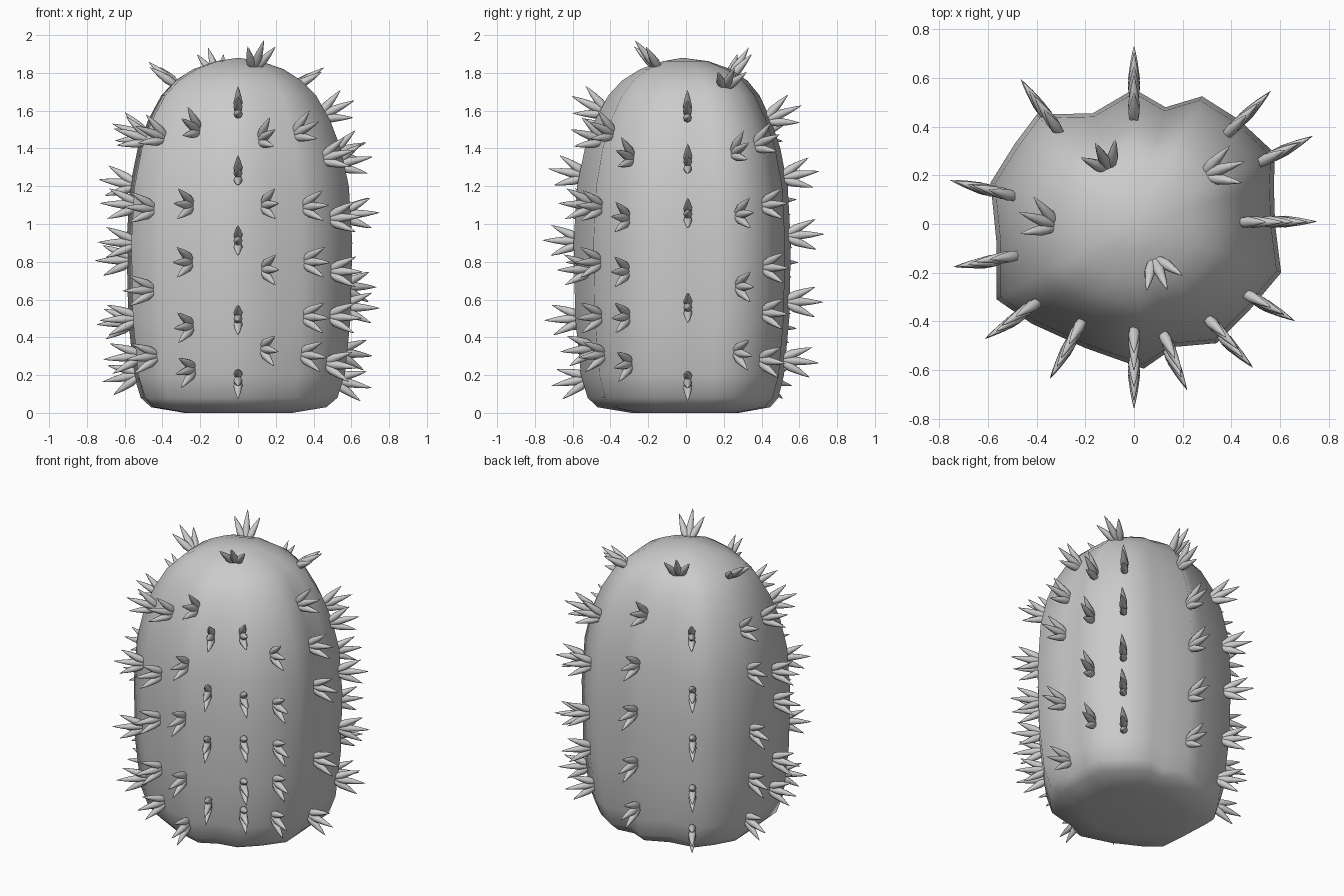
import bpy, bmesh, math
from mathutils import Vector
from mathutils.bvhtree import BVHTree

if "Cube" in bpy.data.objects:
    bpy.data.objects.remove(bpy.data.objects["Cube"])

# Ribbed outline at the widest height, counter-clockwise from +x
OUTLINE = [(.58, 0), (.575, .16), (.58, .29), (.43, .43), (.28, .525), (.13, .48), (0, .555),
           (-.17, .455), (-.4, .45), (-.49, .33), (-.59, .17), (-.565, -.08), (-.565, -.31),
           (-.42, -.41), (-.2, -.51), (.04, -.595), (.17, -.505), (.34, -.49), (.47, -.36), (.605, -.2)]
# Height, scale, rib strength
PROFILE = [(0, .5, .5), (.03, .80, .7), (.08, .88, .9), (.2, .935, 1), (.5, .985, 1), (.9, 1, 1),
           (1.2, .97, 1), (1.4, .90, 1), (1.55, .81, .95), (1.68, .70, .8), (1.76, .58, .6),
           (1.82, .42, .4), (1.862, .21, .2)]
MEAN = .565


def finish(name, bm):
    bmesh.ops.recalc_face_normals(bm, faces=bm.faces[:])
    mesh = bpy.data.meshes.new(name)
    bm.to_mesh(mesh)
    for p in mesh.polygons:
        p.use_smooth = True
    ob = bpy.data.objects.new(name, mesh)
    bpy.context.collection.objects.link(ob)
    return ob


def skin(bm, rings, bottom, top):
    n = len(rings[0])
    for a, b in zip(rings, rings[1:]):
        for i in range(n):
            j = (i + 1) % n
            bm.faces.new((a[i], a[j], b[j], b[i]))
    for ring, tip in ((rings[0], bottom), (rings[-1], top)):
        v = bm.verts.new(tip)
        for i in range(n):
            bm.faces.new((ring[i], ring[(i + 1) % n], v))


# Body: ribbed barrel with a rounded crown
bm = bmesh.new()
rings = []
for z, s, rib in PROFILE:
    ring = []
    for x, y in OUTLINE:
        r = math.hypot(x, y)
        k = s * (MEAN + (r - MEAN) * rib) / r
        ring.append(bm.verts.new((x * k, y * k, z)))
    rings.append(ring)
skin(bm, rings, (0, 0, .01), (0, -.02, 1.88))
bmesh.ops.recalc_face_normals(bm, faces=bm.faces[:])
tree = BVHTree.FromBMesh(bm)
finish("cactus_body", bm)

# Spines: slim pointed leaf shapes, three to a cluster
spines = bmesh.new()


def spine(base, d, length):
    d = d.normalized()
    u = d.orthogonal().normalized()
    w = d.cross(u)
    rings = []
    for t, r in ((0, .010), (.2, .019), (.42, .024), (.7, .015), (.9, .006)):
        rings.append([spines.verts.new(base + d * length * t + (u * math.cos(a) + w * math.sin(a)) * r)
                      for a in (math.tau * i / 8 for i in range(8))])
    skin(spines, rings, base, base + d * length)


def cluster(point, d, side, length=.225):
    base = point - d * .045
    for ang, f in ((-24, .88), (0, 1), (24, .88)):
        a = math.radians(ang)
        spine(base, d * math.cos(a) + side * math.sin(a), length * f)


def surface(az, z):
    return tree.ray_cast(Vector((0, 0, z)), Vector((math.cos(az), math.sin(az), 0)))[0]


# Vertical columns: position azimuth, facing azimuth, heights
COLUMNS = [(-90, -90, (1.6, 1.26, .91, .5, .18)), (-75, -64, (1.45, 1.1, .76, .34)),
           (-52, -45, (1.48, 1.09, .8, .51, .31)), (-32, -28, (1.35, 1.03, .75, .51, .26)),
           (1, 0, (1.58, 1.32, 1.05, .56, .17)), (26, 27, (1.38, 1.05, .67, .32)),
           (44, 45, (1.42, 1.1, .77, .53, .28)), (90, 90, (1.56, 1.25, .94, .59, .28)),
           (129, 125, (1.47, 1.12, .8, .46, .18)), (167, 165, (1.47, 1.21, .81, .48, .2)),
           (195, 188, (1.45, 1.1, .9, .5, .3)), (219, 213, (1.46, 1.08, .65, .3)),
           (242, 240, (1.5, 1.1, .8, .46, .23))]
for pos, face, heights in COLUMNS:
    az, fa = math.radians(pos), math.radians(face)
    for z in heights:
        lo, hi = surface(az, z - .08), surface(az, z + .08)
        el = math.atan2(lo.xy.length - hi.xy.length, hi.z - lo.z)
        out = Vector((math.cos(fa), math.sin(fa), 0))
        up = Vector((0, 0, 1))
        cluster(surface(az, z), out * math.cos(el) + up * math.sin(el),
                up * math.cos(el) - out * math.sin(el))

# Crown clusters, fanned sideways: position x, y, facing azimuth, elevation
for x, y, face, el in ((.09, -.16, -67, 48), (.31, .21, 18, 32), (-.11, .24, 118, 54), (-.34, 0, 160, 38)):
    p = tree.ray_cast(Vector((x, y, 3)), Vector((0, 0, -1)))[0]
    a, e = math.radians(face), math.radians(el)
    d = Vector((math.cos(a) * math.cos(e), math.sin(a) * math.cos(e), math.sin(e)))
    cluster(p, d, Vector((-math.sin(a), math.cos(a), 0)))

finish("cactus_spines", spines)
